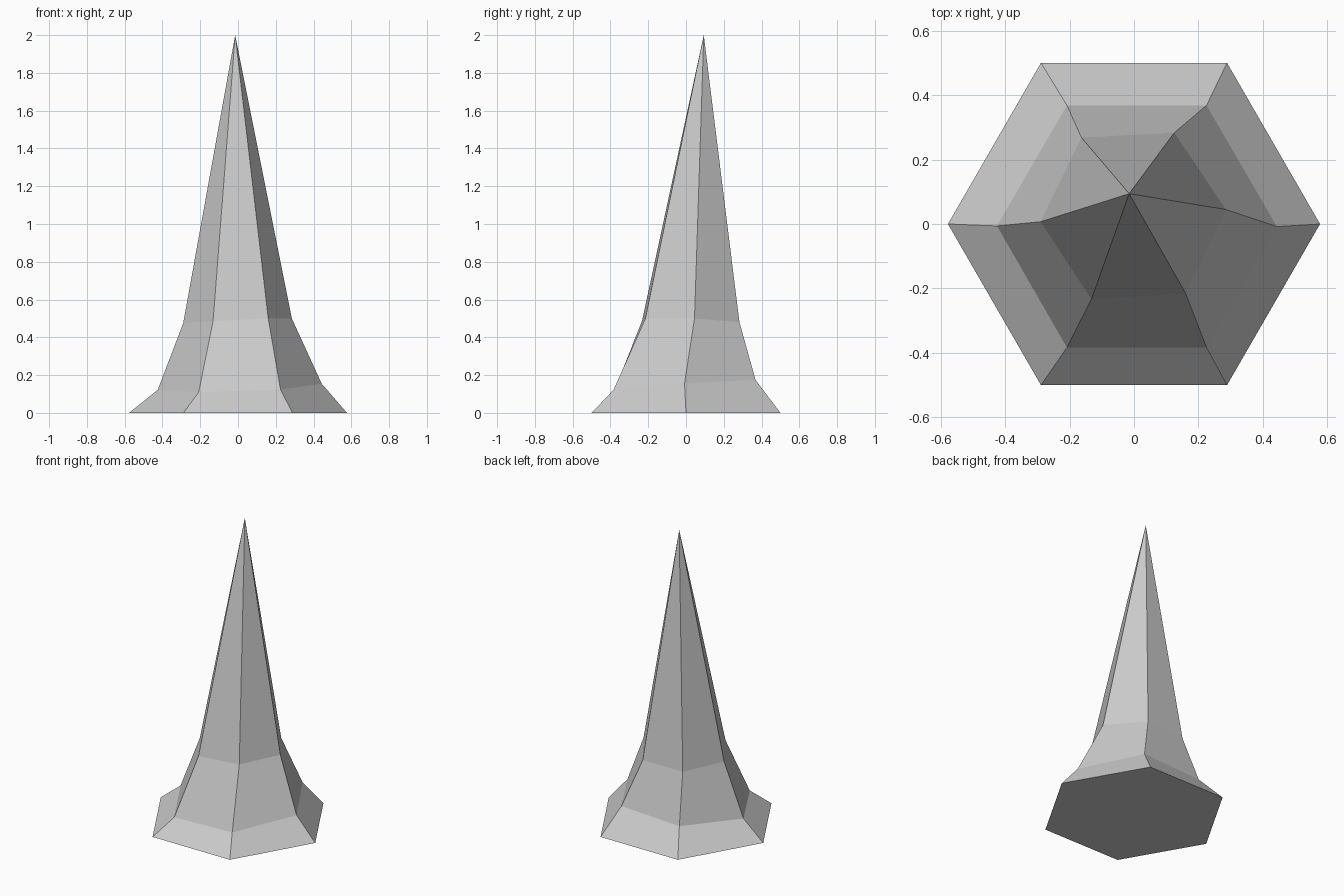
import bpy, bmesh
from math import cos, sin, radians

if "Cube" in bpy.data.objects:
    bpy.data.objects.remove(bpy.data.objects["Cube"])

# Six-sided rings, counter-clockwise from the right-hand (+x) corner
R = 0.577
foot = [(R * cos(radians(60 * i)), R * sin(radians(60 * i)), 0) for i in range(6)]
flare = [(0.443, -0.008, 0.155), (0.225, 0.368, 0.175), (-0.208, 0.368, 0.155),
         (-0.425, -0.006, 0.122), (-0.208, -0.383, 0.11), (0.225, -0.383, 0.123)]
shoulder = [(0.285, 0.045, 0.50), (0.125, 0.283, 0.48), (-0.163, 0.268, 0.472),
            (-0.29, 0.007, 0.475), (-0.132, -0.233, 0.486), (0.16, -0.215, 0.50)]
apex = (-0.015, 0.094, 2.0)

bm = bmesh.new()
rings = [[bm.verts.new(p) for p in ring] for ring in (foot, flare, shoulder)]

# Underside
bm.faces.new(rings[0][::-1])

# Flared walls
for low, high in zip(rings, rings[1:]):
    for i in range(6):
        j = (i + 1) % 6
        bm.faces.new((low[i], low[j], high[j], high[i]))

# Leaning spike
tip = bm.verts.new(apex)
for i in range(6):
    bm.faces.new((rings[2][i], rings[2][(i + 1) % 6], tip))

mesh = bpy.data.meshes.new("spire")
bm.to_mesh(mesh)
bm.free()
bpy.context.collection.objects.link(bpy.data.objects.new("spire", mesh))
